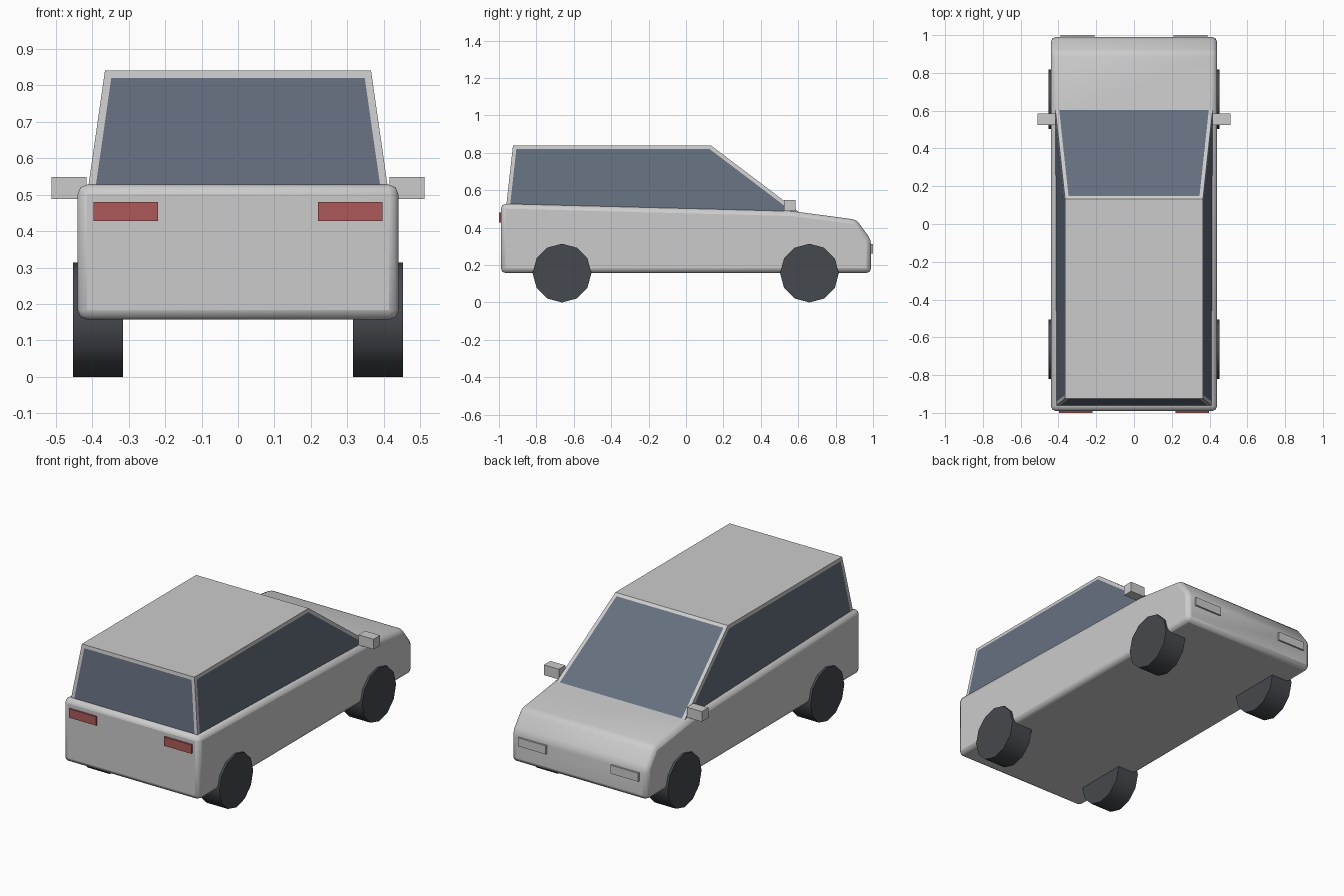
import bpy, bmesh, math

if "Cube" in bpy.data.objects:
    bpy.data.objects.remove(bpy.data.objects["Cube"])


def material(name, rgb):
    m = bpy.data.materials.new(name)
    m.diffuse_color = (*rgb, 1)
    m.use_nodes = True
    m.node_tree.nodes["Principled BSDF"].inputs["Base Color"].default_value = m.diffuse_color
    return m


glass = material("dark_glass", (0.13, 0.16, 0.21))
rubber = material("rubber", (0.06, 0.065, 0.075))
red = material("red_lens", (0.42, 0.10, 0.10))


def make(name, bm, mats=()):
    bmesh.ops.recalc_face_normals(bm, faces=bm.faces)
    mesh = bpy.data.meshes.new(name)
    bm.to_mesh(mesh)
    bm.free()
    ob = bpy.data.objects.new(name, mesh)
    bpy.context.collection.objects.link(ob)
    for m in mats:
        mesh.materials.append(m)
    return ob


def smooth(ob, angle):
    bpy.ops.object.select_all(action='DESELECT')
    ob.select_set(True)
    bpy.context.view_layer.objects.active = ob
    bpy.ops.object.shade_smooth_by_angle(angle=math.radians(angle))


def box(name, x, y, z, mats=()):
    bm = bmesh.new()
    bmesh.ops.create_cube(bm, size=1)
    for v in bm.verts:
        v.co = [(r[0] + r[1]) / 2 + c * (r[1] - r[0]) for c, r in zip(v.co, (x, y, z))]
    return make(name, bm, mats)


# Lower body: side profile extruded across the width, rounded edges
profile = [(-0.99, 0.157), (-0.99, 0.528), (0.57, 0.488),
           (0.91, 0.443), (0.99, 0.335), (0.99, 0.157)]
bm = bmesh.new()
face = bm.faces.new([bm.verts.new((-0.44, y, z)) for y, z in profile])
ext = bmesh.ops.extrude_face_region(bm, geom=[face])
bmesh.ops.translate(bm, vec=(0.88, 0, 0),
                    verts=[g for g in ext["geom"] if isinstance(g, bmesh.types.BMVert)])
body = make("body", bm)
bev = body.modifiers.new("round_edges", 'BEVEL')
bev.width = 0.026
bev.segments = 2
bev.limit_method = 'ANGLE'
smooth(body, 50)

# Cabin: tapered block, its four sides inset to make the windows
bm = bmesh.new()
rings = []
for hw, back, front, z in ((0.428, -0.974, 0.714, 0.40), (0.365, -0.925, 0.133, 0.84)):
    rings.append([bm.verts.new(p) for p in
                  ((-hw, back, z), (hw, back, z), (hw, front, z), (-hw, front, z))])
low, top = rings
bm.faces.new(low)
bm.faces.new(top)
sides = [bm.faces.new((low[i], low[(i + 1) % 4], top[(i + 1) % 4], top[i])) for i in range(4)]
bmesh.ops.recalc_face_normals(bm, faces=bm.faces)
bmesh.ops.inset_individual(bm, faces=sides, thickness=0.02, use_even_offset=True)
for f in sides:
    f.material_index = 1
make("cabin", bm, (material("paint", (0.8, 0.8, 0.8)), glass))

for side, s in (("left", -1), ("right", 1)):
    def span(a, b):
        return sorted((s * a, s * b))

    # Wheels
    for end, y in (("rear", -0.663), ("front", 0.66)):
        bm = bmesh.new()
        bmesh.ops.create_cone(bm, cap_ends=True, segments=12,
                              radius1=0.157, radius2=0.157, depth=0.138)
        for v in bm.verts:
            v.co = (v.co.z + s * 0.384, y + v.co.x, 0.157 + v.co.y)
        smooth(make(f"{end}_wheel_{side}", bm, (rubber,)), 40)

    # Mirrors and lamps
    box(f"mirror_{side}", span(0.415, 0.512), (0.525, 0.585), (0.488, 0.548))
    box(f"tail_light_{side}", span(0.22, 0.397), (-1.0, -0.97), (0.428, 0.48), (red,))
    box(f"headlight_{side}", span(0.21, 0.39), (0.96, 1.0), (0.262, 0.312))
